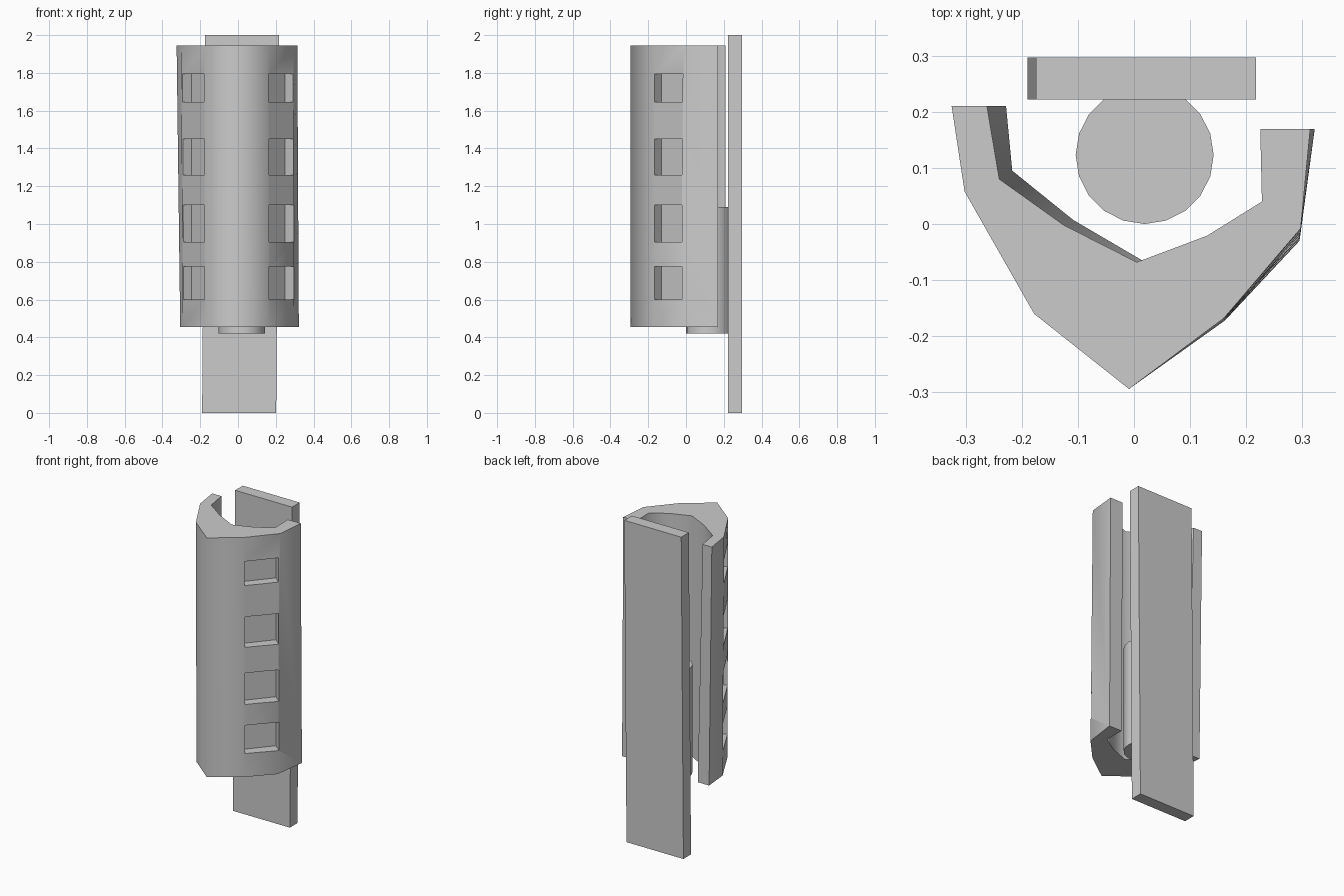
import bpy, bmesh, math

if "Cube" in bpy.data.objects:
    bpy.data.objects.remove(bpy.data.objects["Cube"])


def loft(name, bottom, top, z0, z1):
    """Solid between two matching outlines (counter-clockwise)."""
    bm = bmesh.new()
    lo = [bm.verts.new((x, y, z0)) for x, y in bottom]
    hi = [bm.verts.new((x, y, z1)) for x, y in top]
    n = len(lo)
    for i in range(n):
        j = (i + 1) % n
        bm.faces.new((lo[i], lo[j], hi[j], hi[i]))
    bm.faces.new(lo[::-1])
    bm.faces.new(hi)
    bmesh.ops.recalc_face_normals(bm, faces=bm.faces)
    mesh = bpy.data.meshes.new(name)
    bm.to_mesh(mesh)
    bm.free()
    obj = bpy.data.objects.new(name, mesh)
    bpy.context.collection.objects.link(obj)
    return obj


def rect(x0, x1, y0, y1):
    return [(x0, y0), (x1, y0), (x1, y1), (x0, y1)]


def smooth(obj, angle):
    bpy.ops.object.select_all(action='DESELECT')
    obj.select_set(True)
    bpy.context.view_layer.objects.active = obj
    bpy.ops.object.shade_smooth_by_angle(angle=math.radians(angle))


def pocket_outline(a, b, depth):
    """Rectangle around wall segment a-b (walked so inside is on the left)."""
    dx, dy = b[0] - a[0], b[1] - a[1]
    k = math.hypot(dx, dy)
    nx, ny = -dy / k, dx / k
    out = 0.04
    return [(a[0] - nx * out, a[1] - ny * out), (b[0] - nx * out, b[1] - ny * out),
            (b[0] + nx * depth, b[1] + ny * depth), (a[0] + nx * depth, a[1] + ny * depth)]


# back plate, leaning slightly to one side
loft("back_plate", rect(-0.19, 0.202, 0.222, 0.297),
     rect(-0.175, 0.217, 0.222, 0.297), 0, 2)

# inner rod
rod_outline = [(0.019 + 0.123 * math.cos(math.tau * i / 20),
                0.123 + 0.123 * math.sin(math.tau * i / 20)) for i in range(20)]
smooth(loft("inner_rod", rod_outline, rod_outline, 0.42, 1.09), 30)

# faceted half-round guard: outer wall, then inner wall
guard_top = [(-0.325, 0.21), (-0.302, 0.058), (-0.178, -0.16), (-0.009, -0.294),
             (0.16, -0.168), (0.297, -0.008), (0.314, 0.169),
             (0.225, 0.169), (0.228, 0.04), (0.13, -0.021), (0.005, -0.068),
             (-0.125, -0.002), (-0.24, 0.08), (-0.262, 0.21)]
guard_bottom = [(-0.306, 0.21), (-0.292, 0.058), (-0.174, -0.16), (-0.009, -0.294),
                (0.162, -0.172), (0.295, -0.03), (0.322, 0.169),
                (0.233, 0.169), (0.234, 0.042), (0.136, -0.019), (0.015, -0.065),
                (-0.108, 0.007), (-0.217, 0.095), (-0.228, 0.21)]
guard = loft("hand_guard", guard_bottom, guard_top, 0.455, 1.945)

# window pockets on both flanks
windows = [(0.60, 0.775), (0.905, 1.10), (1.26, 1.45), (1.645, 1.795)]
flanks = [((-0.296, 0.044), (-0.18, -0.158)), ((0.165, -0.168), (0.292, -0.018))]
for a, b in flanks:
    outline = pocket_outline(a, b, 0.058)
    for z0, z1 in windows:
        cutter = loft("window_cutter", outline, outline, z0, z1)
        mod = guard.modifiers.new("window", 'BOOLEAN')
        mod.operation, mod.solver, mod.object = 'DIFFERENCE', 'EXACT', cutter
        bpy.context.view_layer.objects.active = guard
        bpy.ops.object.modifier_apply(modifier=mod.name)
        bpy.data.objects.remove(cutter)
smooth(guard, 78)
